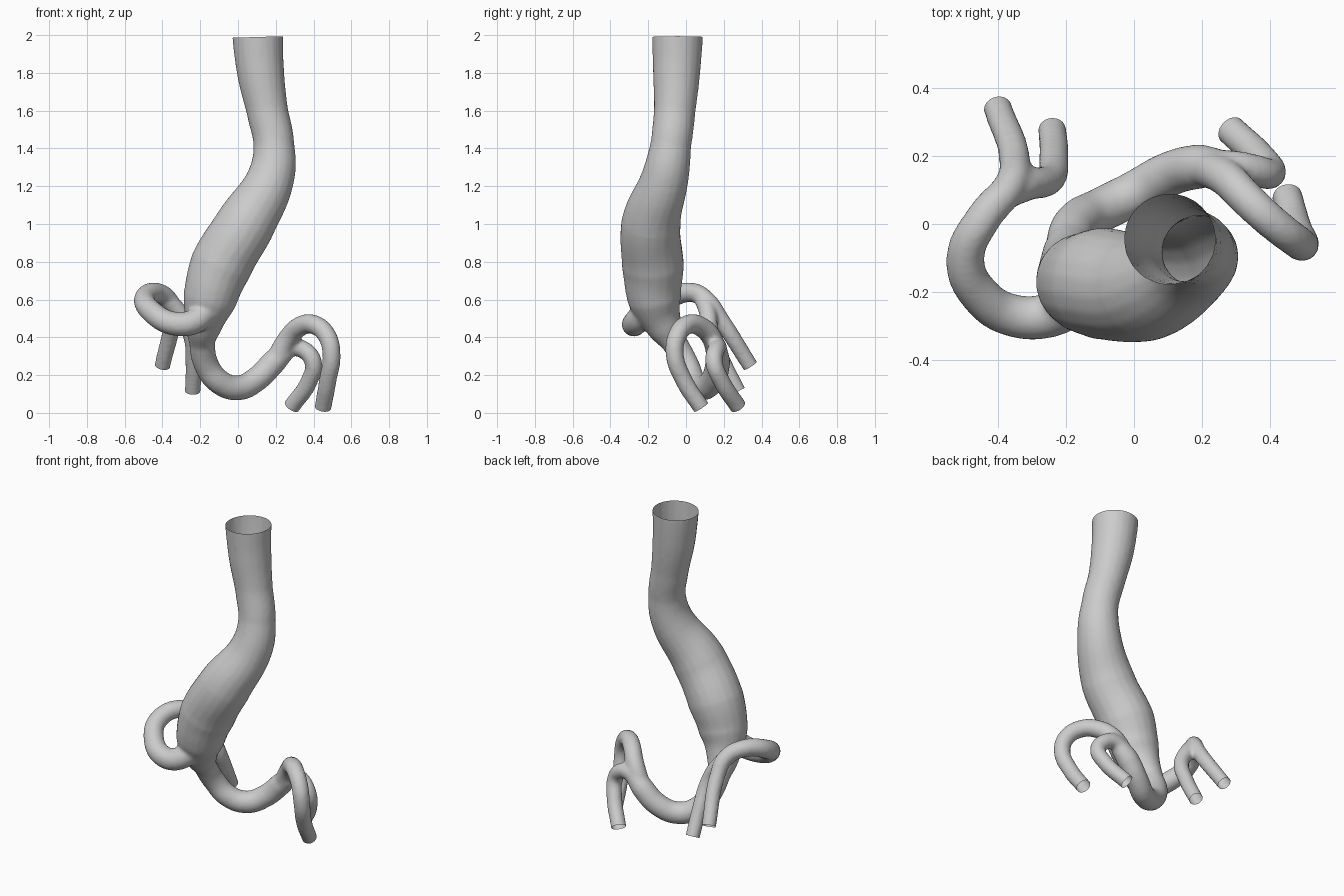
import bpy, bmesh
from mathutils import Vector

cube = bpy.data.objects.get("Cube")
if cube:
    bpy.data.objects.remove(cube, do_unlink=True)

curve = bpy.data.curves.new("vessel_paths", 'CURVE')
curve.dimensions = '3D'
curve.bevel_depth = 1.0
curve.bevel_resolution = 8
curve.resolution_u = 8
curve.use_fill_caps = True
open_ends = []


def add_tube(centres, radii):
    """Add one closed tube along a smooth centre line."""
    spline = curve.splines.new('BEZIER')
    spline.bezier_points.add(len(centres) - 1)
    for knot, centre, radius in zip(spline.bezier_points, centres, radii):
        knot.co = centre
        knot.radius = radius
        knot.handle_left_type = knot.handle_right_type = 'AUTO'


def overshoot(end, direction, radius):
    """Note where a free end is to be cut and return a point beyond it."""
    end, direction = Vector(end), Vector(direction).normalized()
    open_ends.append((end, direction, radius))
    return end + direction * .06


def add_branch(start_radius, end_radius, centres):
    """Add an evenly tapering branch whose last end is free."""
    last = len(centres) - 1
    radii = [start_radius + (end_radius - start_radius) * i / last for i in range(last + 1)]
    direction = Vector(centres[-1]) - Vector(centres[-2])
    beyond = overshoot(centres[-1], direction, end_radius)
    add_tube(centres + [beyond], radii + [end_radius])


def baked(obj):
    """Return the evaluated mesh of an object."""
    graph = bpy.context.evaluated_depsgraph_get()
    graph.update()
    return bpy.data.meshes.new_from_object(obj.evaluated_get(graph))


# Wide trunk, open at the top and narrowing at its base
trunk = [(.105, -.045, 1.99), (.12, -.05, 1.8), (.155, -.06, 1.6), (.19, -.08, 1.42),
         (.175, -.11, 1.25), (.04, -.185, 1), (-.09, -.175, .78), (-.15, -.165, .6),
         (-.18, -.12, .47), (-.19, -.06, .37)]
trunk_radii = [.135, .125, .11, .108, .125, .158, .165, .143, .1, .068]
mouth = overshoot(trunk[0], (-.03, 0, 1), trunk_radii[0])

# The trunk runs on into the long lower vessel
lower = [(-.165, .005, .25), (-.1, .04, .165), (0, .09, .132), (.1, .145, .18),
         (.19, .168, .27), (.25, .165, .33)]
add_tube([mouth] + trunk + lower,
         trunk_radii[:1] + trunk_radii + [.066] * (len(lower) - 1) + [.055])

# Left outer arch
add_branch(.056, .045, [(.2, .168, .28), (.27, .135, .4), (.335, .07, .461), (.4, .01, .468),
                        (.47, -.045, .41), (.495, -.06, .31), (.475, -.01, .17), (.45, .08, .03)])

# Left inner arch
add_branch(.048, .045, [(.2, .168, .28), (.28, .17, .345), (.345, .16, .335),
                        (.398, .148, .27), (.375, .19, .165), (.285, .275, .035)])

# Right loop
add_branch(.07, .042, [(-.15, -.2, .56), (-.24, -.265, .48), (-.35, -.27, .475),
                       (-.45, -.21, .53), (-.495, -.1, .6), (-.44, .02, .638),
                       (-.365, .11, .595), (-.35, .18, .5), (-.4, .34, .25)])

# Right short fork
add_branch(.048, .042, [(-.38, .09, .605), (-.31, .115, .53), (-.25, .13, .42),
                        (-.235, .2, .26), (-.24, .275, .115)])

# Fuse all tubes into one smooth skin
paths = bpy.data.objects.new("vessel_paths", curve)
bpy.context.collection.objects.link(paths)
artery = bpy.data.objects.new("branching_artery", baked(paths))
bpy.context.collection.objects.link(artery)
bpy.data.objects.remove(paths, do_unlink=True)
remesh = artery.modifiers.new("fuse", 'REMESH')
remesh.mode = 'VOXEL'
remesh.voxel_size = .011
soften = artery.modifiers.new("soften", 'SMOOTH')
soften.factor = .5
soften.iterations = 6
mesh = baked(artery)
artery.modifiers.clear()
artery.data = mesh

# Cut every free end flat and leave it open
bm = bmesh.new()
bm.from_mesh(mesh)
for end, direction, radius in open_ends:
    reach = Vector((radius, .08)).length
    geom = set()
    for face in bm.faces:
        offset = face.calc_center_median() - end
        if offset.length < reach and offset.dot(direction) > -.03:
            geom.update([face, *face.verts, *face.edges])
    bmesh.ops.bisect_plane(bm, geom=list(geom), plane_co=end, plane_no=direction,
                           clear_outer=True)
bm.to_mesh(mesh)
bm.free()

# Plain grey surface, smooth shaded
grey = bpy.data.materials.new("plain_grey")
grey.use_nodes = True
grey.diffuse_color = (.6, .6, .6, 1)
grey.node_tree.nodes["Principled BSDF"].inputs["Base Color"].default_value = grey.diffuse_color
mesh.materials.clear()
mesh.materials.append(grey)
mesh.shade_smooth()
